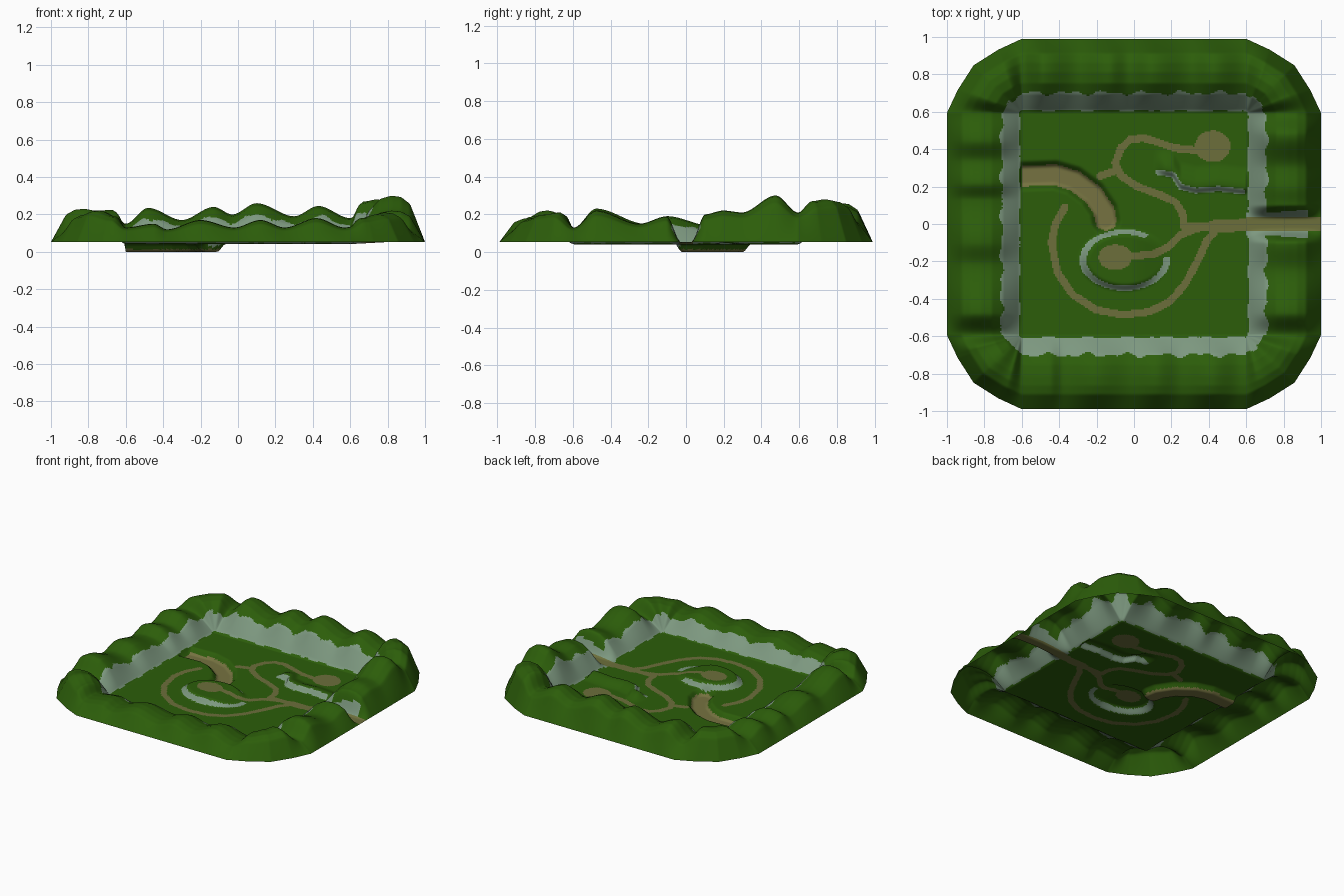
import bpy, math, random

if "Cube" in bpy.data.objects:
    bpy.data.objects.remove(bpy.data.objects["Cube"])

random.seed(4)
N = 260            # grid cells per side
IN = 0.6           # half size of the flat valley


def material(name, rgb):
    m = bpy.data.materials.new(name)
    m.diffuse_color = (*rgb, 1)
    m.use_nodes = True
    m.node_tree.nodes["Principled BSDF"].inputs["Base Color"].default_value = m.diffuse_color
    return m


MATS = [material("grass_green", (0.025, 0.110, 0.003)),
        material("rock_grey", (0.205, 0.315, 0.215)),
        material("dirt_path", (0.150, 0.158, 0.043)),
        material("sandy_bed", (0.180, 0.170, 0.052))]
GRASS, ROCK, DIRT, SAND = range(4)

# crest height along each side (position, height)
BACK = [(-1, .22), (-.8, .225), (-.6, .15), (-.48, .235), (-.3, .17), (-.13, .24), (-.03, .2),
        (.1, .26), (.3, .19), (.43, .245), (.6, .18), (.8, .27), (1, .28)]
FRONT = [(-1, .22), (-.75, .19), (-.6, .13), (-.45, .15), (-.38, .12), (-.2, .17), (-.02, .13),
         (.12, .17), (.25, .13), (.42, .18), (.57, .13), (.75, .18), (1, .2)]
RIGHT = [(-1, .2), (-.8, .21), (-.6, .13), (-.48, .22), (-.25, .15), (-.1, .19), (.1, .2),
         (.2, .22), (.3, .21), (.48, .3), (.6, .21), (.8, .27), (1, .28)]
LEFT = [(-1, .22), (-.75, .2), (-.6, .13), (-.48, .23), (-.22, .15), (-.1, .19), (.13, .14),
        (.22, .185), (.34, .15), (.45, .2), (.6, .15), (.8, .22), (1, .22)]
# hill cross-section from valley edge to outer edge
PROFILE = [(0, 0), (.04, .06), (.25, .68), (.4, .93), (.55, 1), (.68, .97), (.8, .82), (1, 0)]
# corner outline: (angle in degrees, relative radius)
CORNER = [(0, 1), (20, .91), (45, .91), (70, .91), (90, 1)]

# dirt tracks, stream bed and ledge as centre lines
MAIN = [(1, -.002), (.6, -.005), (.42, -.015)]
TRACKS = [[(.45, -.012), (.33, -.025), (.25, -.06), (.18, -.125), (.1, -.165), (-.1, -.18)],
          [(.42, -.01), (.33, -.01), (.28, -.015)],
          [(.27, -.02), (.26, .06), (.22, .12), (.12, .165), (.02, .2), (-.07, .26),
           (-.1, .33), (-.07, .41), (-.02, .455), (.05, .465), (.13, .44), (.22, .41), (.4, .39)],
          [(-.09, .29), (-.18, .26)],
          [(.44, -.03), (.39, -.09), (.34, -.2), (.27, -.33), (.19, -.42), (.08, -.475),
           (-.06, -.49), (-.2, -.465), (-.33, -.38), (-.41, -.26), (-.44, -.1), (-.42, 0),
           (-.37, .09)]]
PATCHES = [(-.1, -.18, .09, .07), (.42, .42, .095, .085)]
BED = [(-.7, .255), (-.42, .265), (-.32, .235), (-.22, .16), (-.16, .07), (-.15, .02)]
LEDGE = [(.13, .28), (.21, .265), (.25, .2), (.33, .18), (.45, .19), (.58, .175)]


def smooth(a, b, x):
    k = min(1, max(0, (x - a) / (b - a)))
    return k * k * (3 - 2 * k)


def lookup(table, x, ease=False):
    for (x0, y0), (x1, y1) in zip(table, table[1:]):
        if x <= x1:
            k = smooth(x0, x1, x) if ease else (x - x0) / (x1 - x0)
            return y0 + (y1 - y0) * k
    return table[-1][1]


def dist(line, x, y):
    best = 9
    for (ax, ay), (bx, by) in zip(line, line[1:]):
        dx, dy = bx - ax, by - ay
        k = min(1, max(0, ((x - ax) * dx + (y - ay) * dy) / (dx * dx + dy * dy)))
        best = min(best, math.hypot(x - ax - k * dx, y - ay - k * dy))
    return best


def mound(x, y):
    """Ellipse radius and angle around the raised mound."""
    a, b = (x + .05) / .235, (y + .195) / .16
    return math.hypot(a, b), math.atan2(b, a)


def floor_height(x, y):
    e, _ = mound(x, y)
    z = .041 + .04 * (1 - smooth(.78, 1.08, e)) * (1 - smooth(-.02, .2, x))
    if x < 0:
        z -= .041 * (1 - smooth(.038, .085, dist(BED, x, y)))
    if .1 < x and .1 < y < .45:
        # ledge: steep south face, gentle slope behind
        s = y - lookup(LEDGE, x)
        z += .032 * smooth(-.02, .02, s) * (1 - smooth(.03, .14, s)) * smooth(.1, .18, x)
    return z


def rim_height(u, v):
    au, av = abs(u), abs(v)
    m, low = max(au, av), min(au, av)
    q = IN + .4 * (low - IN) / (m - IN) if low > IN else low
    if au >= av:
        crest = lookup(RIGHT if u > 0 else LEFT, math.copysign(q, v), True)
    else:
        crest = lookup(BACK if v > 0 else FRONT, math.copysign(q, u), True)
    t = (m - IN) / .4
    f = lookup(PROFILE, t)
    if u > IN:                                   # pass cut for the road
        f *= smooth(.025, .105, av)
    base = .041 + .011 * min(1, t * 2)
    return base + (crest - base) * f


def place(u, v):
    """Round the outer corners and give the height."""
    m = max(abs(u), abs(v))
    z = floor_height(u, v) if m <= IN + 1e-6 else rim_height(u, v)
    x, y = u, v
    a, b = abs(u) - IN, abs(v) - IN
    if a > 0 and b > 0:
        r = max(a, b)
        # the square quarter becomes a four-sided corner
        ang = b / a * 45 if a >= b else 90 - a / b * 45
        i = 20 if ang < 20 else 45 if ang < 45 else 70 if ang < 70 else 90
        j = {20: 0, 45: 20, 70: 45, 90: 70}[i]
        k = (ang - j) / (i - j)
        ends = [(lookup(CORNER, d) * r, math.radians(d)) for d in (j, i)]
        px, py = [sum(w * s * fn(g) for w, (s, g) in zip((1 - k, k), ends))
                  for fn in (math.cos, math.sin)]
        x = math.copysign(IN + px, u)
        y = math.copysign(IN + py, v)
    return (x, y * .99, max(z, 0))


def floor_colour(x, y):
    if x < 0 and dist(BED, x, y) < .056:
        return SAND
    if dist(MAIN, x, y) < .034:
        return DIRT
    for cx, cy, rx, ry in PATCHES:
        if math.hypot((x - cx) / rx, (y - cy) / ry) < 1:
            return DIRT
    if any(dist(t, x, y) < .02 for t in TRACKS):
        return DIRT
    e, ang = mound(x, y)
    if .87 < e < 1.03 and not .1 < ang < 1.0:
        return ROCK
    if x > .1 and y > .1 and dist(LEDGE, x, y) < .015:
        return ROCK
    return GRASS


def rim_colour(u, v):
    m = max(abs(u), abs(v))
    if u > IN and abs(v) < .036:
        return DIRT
    # pass walls flare outwards towards the open end
    if u > IN and abs(v) < .062 + .09 * max(0, m - .75) and m < .93:
        return ROCK
    q = v if abs(u) >= abs(v) else u
    wob = .008 * math.sin(q * 31) + .006 * math.sin(q * 57 + u) + random.uniform(-.002, .002)
    corner = .012 if min(abs(u), abs(v)) > .6 else 0
    return ROCK if IN + .012 + wob * .4 < m < .708 - corner + wob else GRASS


def build(name):
    verts, faces, mats = [], [], []
    for i in range(N + 1):
        for j in range(N + 1):
            verts.append(place(2 * i / N - 1, 2 * j / N - 1))
    for i in range(N):
        for j in range(N):
            u, v = (2 * i + 1) / N - 1, (2 * j + 1) / N - 1
            a = i * (N + 1) + j
            faces.append([a, a + N + 1, a + N + 2, a + 1])
            inside = max(abs(u), abs(v)) < IN
            mats.append(floor_colour(u, v) if inside else rim_colour(u, v))
    me = bpy.data.meshes.new(name)
    me.from_pydata(verts, [], faces)
    for m in MATS:
        me.materials.append(m)
    me.polygons.foreach_set("material_index", mats)
    me.polygons.foreach_set("use_smooth", [True] * len(faces))
    me.update()
    bpy.context.collection.objects.link(bpy.data.objects.new(name, me))


# one continuous sheet: valley floor with tracks, bed, mound and ledge, ringed by hills
build("valley_terrain")
